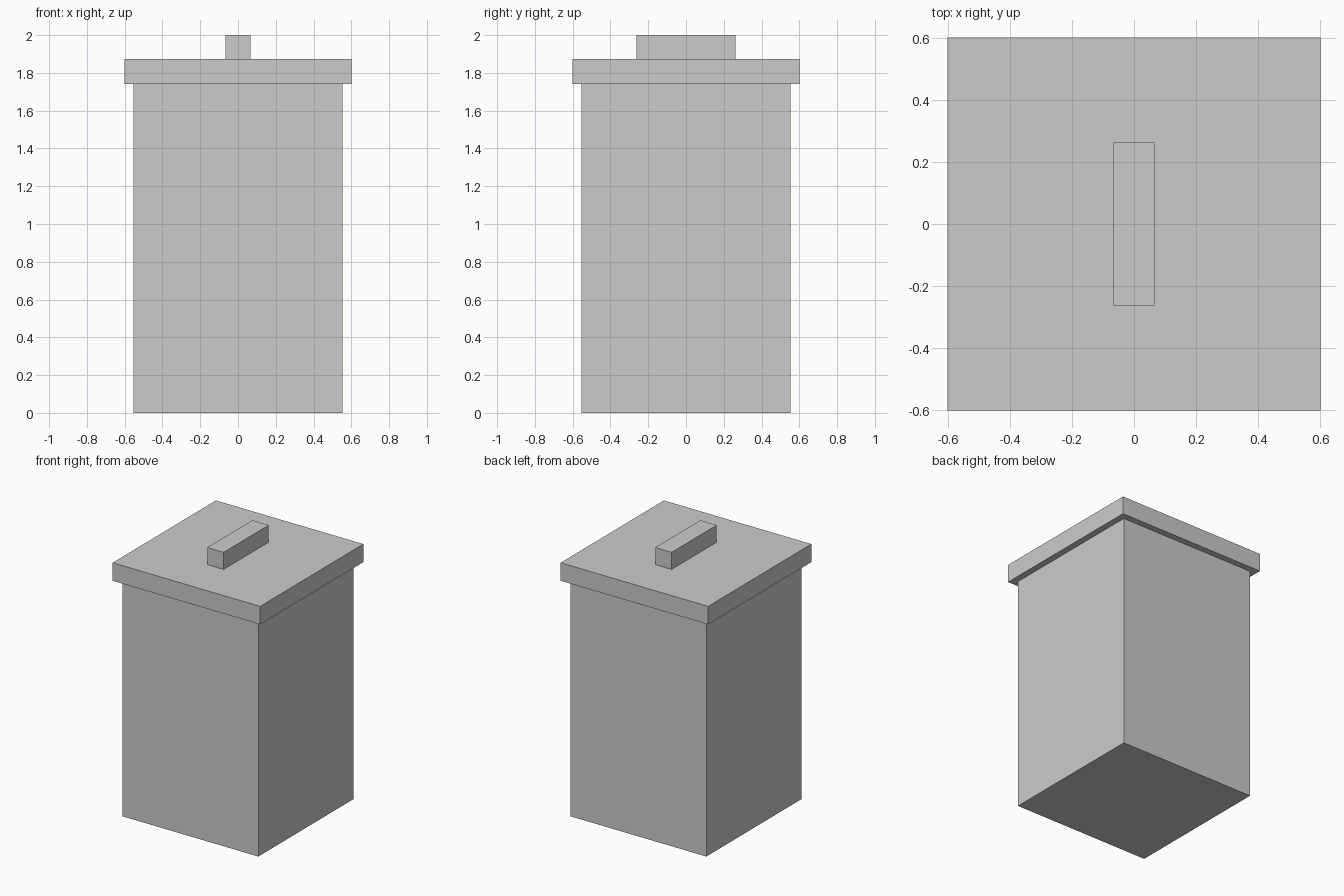
import bpy

if "Cube" in bpy.data.objects:
    bpy.data.objects.remove(bpy.data.objects["Cube"])


def box(name, width, depth, z0, z1):
    """Axis-aligned box centred on x and y, spanning z0 to z1."""
    bpy.ops.mesh.primitive_cube_add(size=1, location=(0, 0, (z0 + z1) / 2))
    obj = bpy.context.object
    obj.name = name
    obj.scale = (width, depth, z1 - z0)
    bpy.ops.object.transform_apply(location=False, rotation=False, scale=True)
    return obj


# Square bin body
box("body", 1.108, 1.108, 0.0, 1.741)
# Overhanging lid
box("lid", 1.202, 1.202, 1.741, 1.874)
# Lid handle, long in y
box("lid_handle", 0.133, 0.525, 1.874, 2.0)
